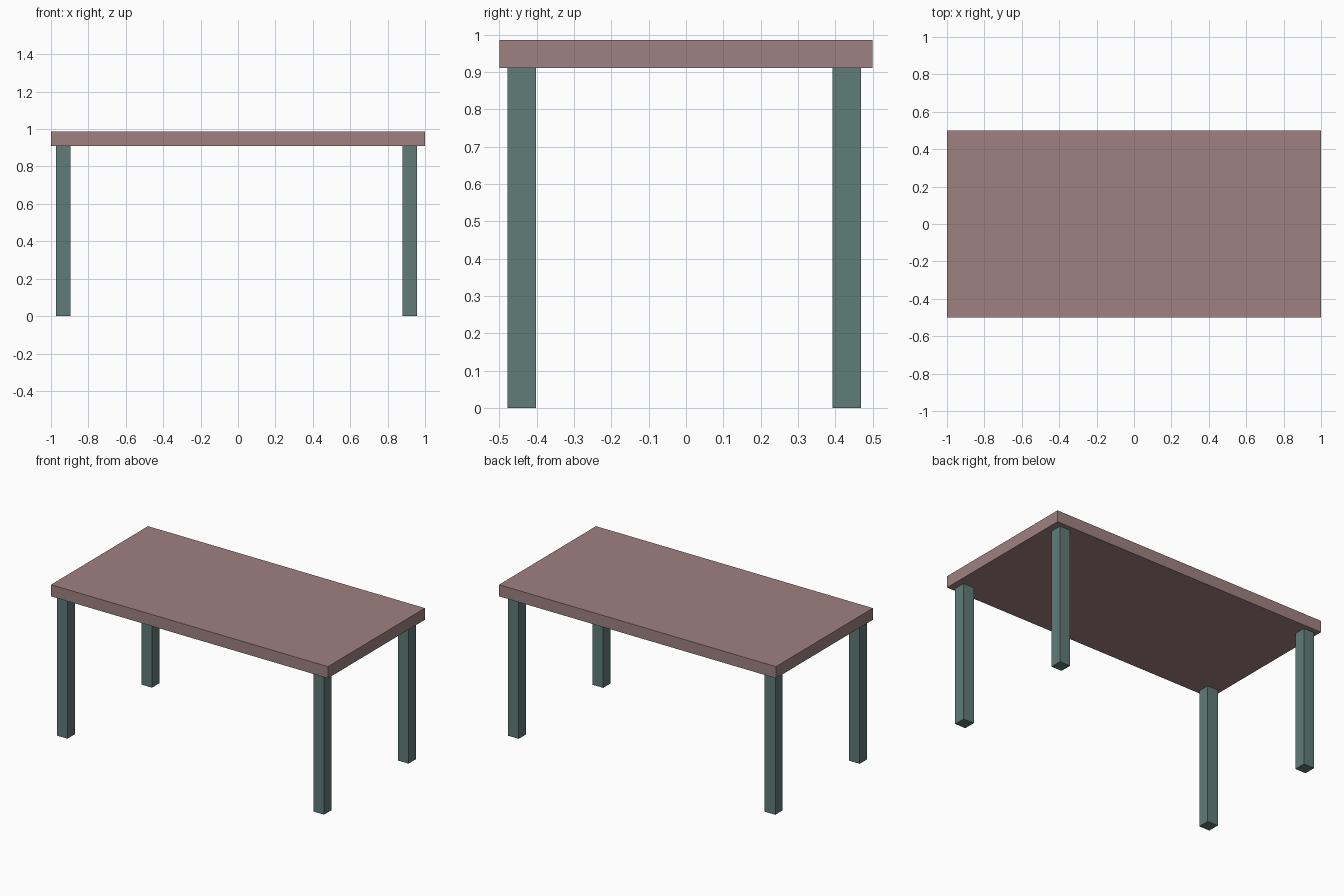
import bpy

if "Cube" in bpy.data.objects:
    bpy.data.objects.remove(bpy.data.objects["Cube"])


def material(name, color):
    mat = bpy.data.materials.new(name)
    mat.diffuse_color = (*color, 1)
    mat.use_nodes = True
    mat.node_tree.nodes["Principled BSDF"].inputs["Base Color"].default_value = mat.diffuse_color
    return mat


def box(name, low, high, mat):
    """Axis-aligned box between two opposite corners."""
    center = [(a + b) / 2 for a, b in zip(low, high)]
    bpy.ops.mesh.primitive_cube_add(size=1, location=center)
    obj = bpy.context.object
    obj.name = name
    obj.scale = [b - a for a, b in zip(low, high)]
    bpy.ops.object.transform_apply(location=False, rotation=False, scale=True)
    obj.data.materials.append(mat)
    return obj


top_mat = material("dusty_rose", (0.35, 0.22, 0.22))
leg_mat = material("grey_green", (0.115, 0.2, 0.19))

TOP_BOTTOM, TOP_HEIGHT = 0.91, 0.986
HALF_LEG = 0.0382

# Table top
box("table_top", (-1, -0.5, TOP_BOTTOM), (1, 0.5, TOP_HEIGHT), top_mat)

# Four square legs, set slightly towards the front left
for side, x in (("left", -0.935), ("right", 0.918)):
    for end, y in (("front", -0.44), ("back", 0.431)):
        box(f"{end}_{side}_leg",
            (x - HALF_LEG, y - HALF_LEG, 0),
            (x + HALF_LEG, y + HALF_LEG, TOP_BOTTOM), leg_mat)
